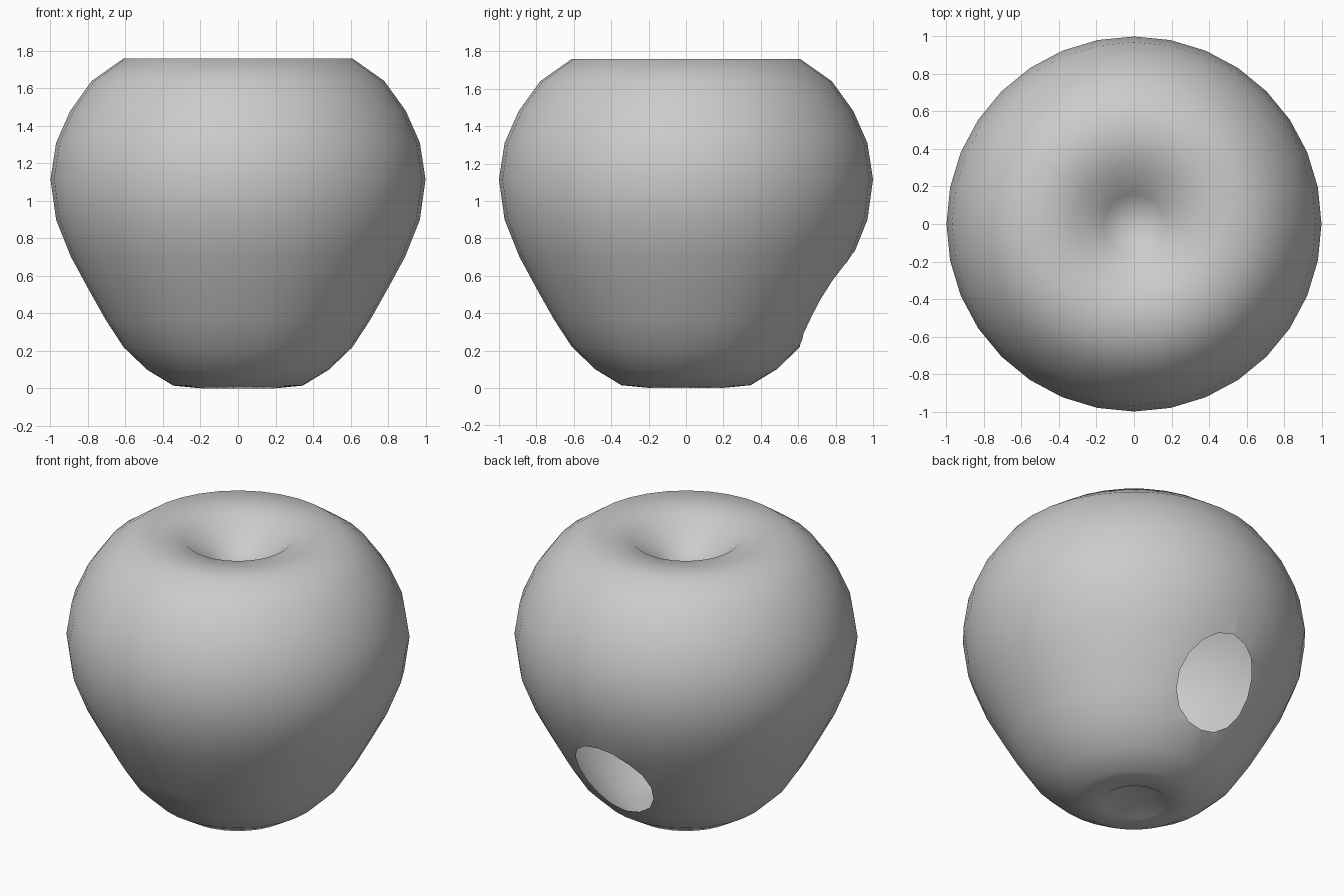
import bpy, bmesh, math
from mathutils import Matrix

if "Cube" in bpy.data.objects:
    bpy.data.objects.remove(bpy.data.objects["Cube"])

SIDES = 32
HOLE_Z, HOLE_R = 0.475, 0.257

# apple-shaped profile (radius, height), from bottom dimple to top dimple
profile = [(0, .14), (.19, 0), (.345, .015), (.485, .10), (.61, .22), (.705, .365),
           (.795, .525), (.89, .70), (.97, .90), (1, 1.115), (.97, 1.31),
           (.895, 1.48), (.78, 1.64), (.61, 1.76), (.46, 1.757), (.32, 1.74),
           (.16, 1.60), (0, 1.50)]


def make_object(name, bm):
    bmesh.ops.recalc_face_normals(bm, faces=bm.faces)
    mesh = bpy.data.meshes.new(name)
    bm.to_mesh(mesh)
    bm.free()
    ob = bpy.data.objects.new(name, mesh)
    bpy.context.collection.objects.link(ob)
    return ob


# lathed body
bm = bmesh.new()
verts = [bm.verts.new((r, 0, z)) for r, z in profile]
edges = [bm.edges.new(pair) for pair in zip(verts, verts[1:])]
bmesh.ops.spin(bm, geom=verts + edges, cent=(0, 0, 0), axis=(0, 0, 1),
               angle=math.tau, steps=SIDES, use_merge=True)
bmesh.ops.remove_doubles(bm, verts=bm.verts, dist=1e-4)
body = make_object("apple_body", bm)

# round cutter entering from the back
bm = bmesh.new()
bmesh.ops.create_cone(bm, cap_ends=True, segments=16, radius1=HOLE_R, radius2=HOLE_R,
                      depth=1.0,
                      matrix=Matrix.Translation((0, .75, HOLE_Z)) @ Matrix.Rotation(math.pi / 2, 4, 'X'))
cutter = make_object("hole_cutter", bm)
cutter.hide_render = True

mod = body.modifiers.new("hole", 'BOOLEAN')
mod.operation = 'DIFFERENCE'
mod.solver = 'EXACT'
mod.object = cutter
bpy.context.view_layer.update()
cut_mesh = bpy.data.meshes.new_from_object(
    body.evaluated_get(bpy.context.evaluated_depsgraph_get()))
body.modifiers.clear()
body.data = cut_mesh
bpy.data.objects.remove(cutter)

# remove the tunnel so the hole opens into the hollow shell
bm = bmesh.new()
bm.from_mesh(cut_mesh)
tunnel = [f for f in bm.faces
          if all(v.co.y > .1 and math.hypot(v.co.x, v.co.z - HOLE_Z) < HOLE_R + .002
                 for v in f.verts)]
bmesh.ops.delete(bm, geom=tunnel, context='FACES')
for f in bm.faces:
    f.smooth = True
bm.to_mesh(cut_mesh)
bm.free()
